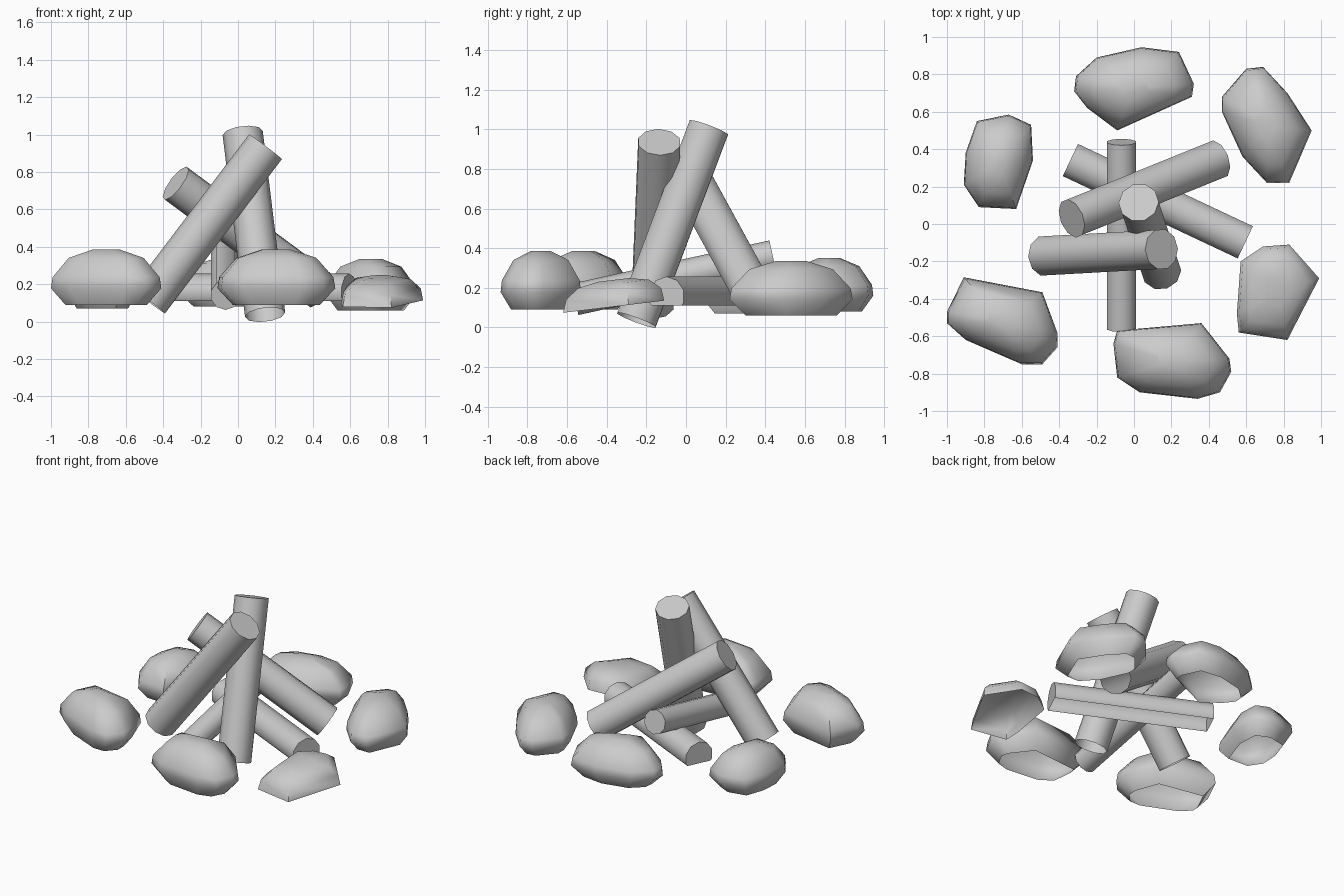
import bpy, bmesh, math
from mathutils import Vector, Matrix

if "Cube" in bpy.data.objects:
    bpy.data.objects.remove(bpy.data.objects["Cube"])


def finish(bm, name, angle):
    bmesh.ops.recalc_face_normals(bm, faces=bm.faces[:])
    mesh = bpy.data.meshes.new(name)
    bm.to_mesh(mesh)
    bm.free()
    ob = bpy.data.objects.new(name, mesh)
    bpy.context.collection.objects.link(ob)
    bpy.ops.object.select_all(action='DESELECT')
    ob.select_set(True)
    bpy.context.view_layer.objects.active = ob
    bpy.ops.object.shade_smooth_by_angle(angle=math.radians(angle))
    return ob


def log(name, low, high, radius, open_end=True, cut_z=None):
    """Cylinder between two points; the hidden ground end may be left open."""
    a, b = Vector(low), Vector(high)
    d = b - a
    mat = Matrix.Translation((a + b) / 2) @ d.to_track_quat('Z', 'Y').to_matrix().to_4x4()
    bm = bmesh.new()
    bmesh.ops.create_cone(bm, cap_ends=True, segments=10, radius1=radius,
                          radius2=radius, depth=d.length, matrix=mat)
    if open_end:
        cap = [f for f in bm.faces if (f.calc_center_median() - a).length < 0.01]
        bmesh.ops.delete(bm, geom=cap, context='FACES')
    if cut_z is not None:
        bmesh.ops.bisect_plane(bm, geom=bm.verts[:] + bm.edges[:] + bm.faces[:],
                               plane_co=(0, 0, cut_z), plane_no=(0, 0, 1), clear_inner=True)
    finish(bm, name, 45)


def rock(name, outline, rings, tilt=0.0):
    """Dome lofted from a plan outline; rings are (scale, z), open underneath."""
    xs, ys = zip(*outline)
    cx, cy = (min(xs) + max(xs)) / 2, (min(ys) + max(ys)) / 2
    bm = bmesh.new()
    loops = []
    for s, z in rings:
        loops.append([bm.verts.new((cx + (x - cx) * s, cy + (y - cy) * s,
                                    z + tilt * (y - cy) * s)) for x, y in outline])
    n = len(outline)
    for lo, hi in zip(loops, loops[1:]):
        for i in range(n):
            j = (i + 1) % n
            bm.faces.new((lo[i], lo[j], hi[j], hi[i]))
    bm.faces.new(loops[-1])
    ob = finish(bm, name, 60)
    # an open dome needs its top pointing up
    if ob.data.polygons[-1].normal.z < 0:
        ob.data.flip_normals()


# Leaning logs
log("leaning_log_left", (-0.478, -0.17, 0.11), (0.147, -0.135, 0.935), 0.11)
log("leaning_log_front", (0.145, -0.25, 0.037), (0.025, 0.115, 1.008), 0.108)
log("leaning_log_back", (0.445, 0.345, 0.165), (-0.333, 0.03, 0.74), 0.108)

# Lying logs
log("lying_log_long", (-0.067, -0.56, 0.142), (-0.067, 0.438, 0.36), 0.081, open_end=False)
log("lying_log_cross", (-0.34, 0.342, 0.157), (0.595, -0.098, 0.157), 0.1,
    open_end=False, cut_z=0.11)


def stone_rings(low, top):
    """Heights of a rounded stone: undercut, rim, shoulder and crown."""
    h = top - low
    return [(.74, low), (1, low + .3 * h), (.97, low + .5 * h),
            (.68, low + .85 * h), (.25, top)]


# Ring of stones
rock("stone_back",
     [(-.32, .71), (-.31, .79), (-.2, .89), (.04, .945), (.24, .92), (.32, .75),
      (.31, .68), (-.09, .5), (-.25, .62)], stone_rings(.08, .35))
rock("stone_back_right",
     [(.47, .68), (.47, .6), (.58, .36), (.71, .22), (.83, .22), (.95, .5),
      (.82, .7), (.69, .84), (.6, .83)], stone_rings(.06, .335))
rock("stone_right",
     [(.55, -.48), (.57, -.2), (.69, -.12), (.83, -.11), (.99, -.29), (.82, -.62), (.56, -.58)],
     [(1, .105), (.94, .17), (.7, .22), (.3, .24)], tilt=0.12)
rock("stone_front",
     [(-.11, -.64), (-.09, -.57), (.36, -.53), (.51, -.72), (.52, -.79), (.46, -.9),
      (.34, -.935), (.03, -.9), (-.09, -.82)], stone_rings(.09, .385))
rock("stone_front_left",
     [(-1, -.47), (-.91, -.285), (-.49, -.365), (-.41, -.58), (-.41, -.66), (-.49, -.75),
      (-.6, -.75), (-.9, -.62), (-1, -.53)], stone_rings(.09, .385))
rock("stone_left",
     [(-.91, .21), (-.9, .38), (-.84, .55), (-.67, .585), (-.55, .53), (-.54, .34),
      (-.63, .08), (-.83, .09)], stone_rings(.07, .34))
